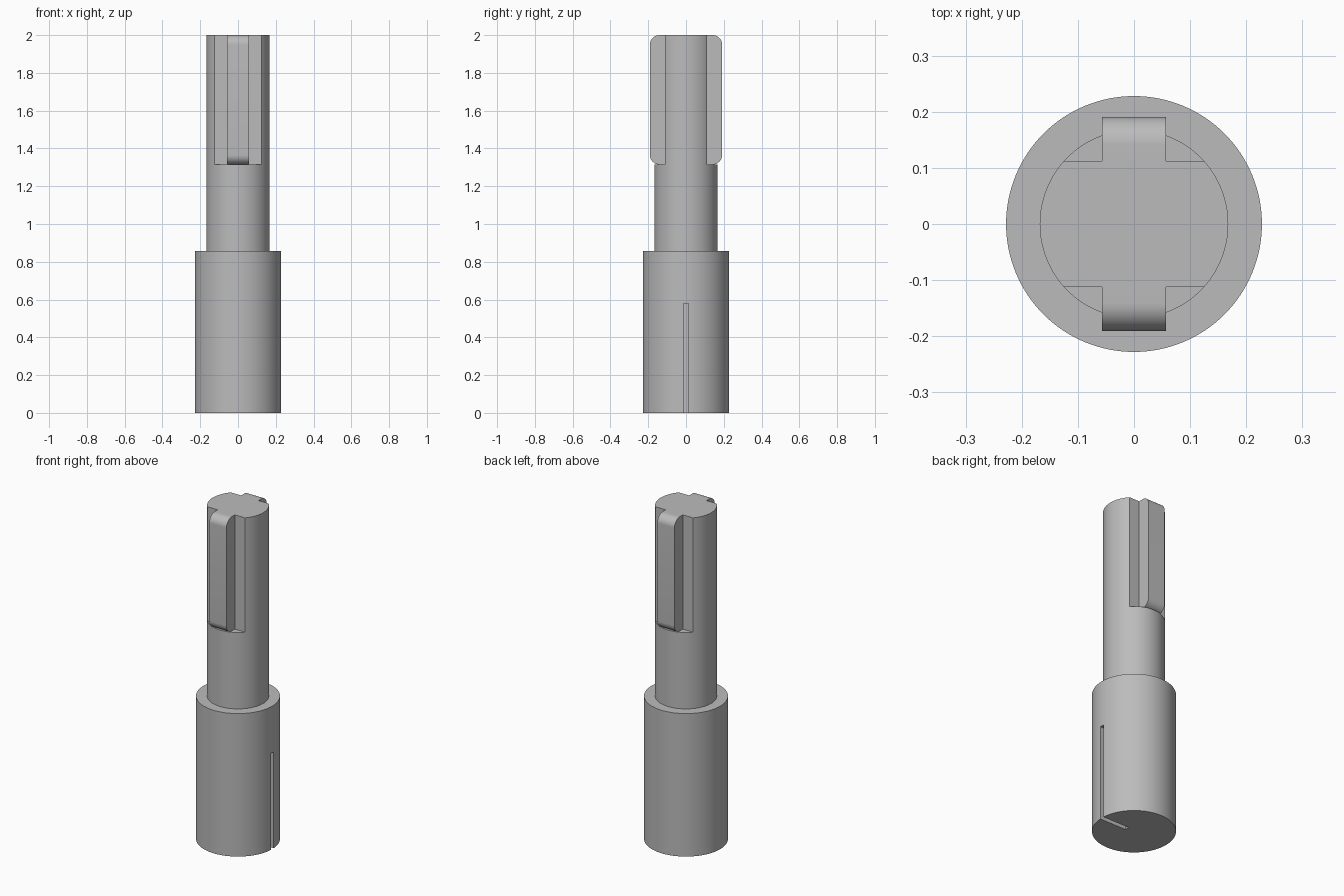
import bpy, bmesh
from math import sin, cos, pi, radians
from mathutils import Vector

if "Cube" in bpy.data.objects:
    bpy.data.objects.remove(bpy.data.objects["Cube"], do_unlink=True)

BASE_R, SHAFT_R = 0.228, 0.168
BASE_TOP, KEY_BOTTOM, TOP = 0.857, 1.315, 2.0
KEY_HALF_WIDTH, KEY_REACH, KEY_ROUND, FLAT_Y = 0.057, 0.191, 0.05, 0.112
SEGMENTS = 128

steel = bpy.data.materials.new("plain_grey")
steel.use_nodes = True
grey = (0.5, 0.5, 0.5, 1)
steel.diffuse_color = grey
bsdf = steel.node_tree.nodes["Principled BSDF"]
bsdf.inputs["Base Color"].default_value = grey
bsdf.inputs["Roughness"].default_value = 0.6


def make_object(name, bm):
    bmesh.ops.recalc_face_normals(bm, faces=bm.faces)
    mesh = bpy.data.meshes.new(name)
    bm.to_mesh(mesh)
    bm.free()
    mesh.materials.append(steel)
    obj = bpy.data.objects.new(name, mesh)
    bpy.context.collection.objects.link(obj)
    return obj


def box(name, low, high):
    bm = bmesh.new()
    bmesh.ops.create_cube(bm, size=1)
    low, high = Vector(low), Vector(high)
    for v in bm.verts:
        v.co = (low + high) / 2 + v.co * (high - low)
    return make_object(name, bm)


def combine(target, tool, operation):
    tool.hide_render = True
    mod = target.modifiers.new(tool.name, "BOOLEAN")
    mod.object, mod.operation, mod.solver = tool, operation, "EXACT"
    bpy.context.view_layer.objects.active = target
    bpy.ops.object.modifier_apply(modifier=mod.name)
    bpy.data.objects.remove(tool, do_unlink=True)


# Stepped round body: rings of the turned profile joined by quads
bm = bmesh.new()
profile = [(BASE_R, 0), (BASE_R, BASE_TOP), (SHAFT_R, BASE_TOP), (SHAFT_R, TOP)]
rings = [[bm.verts.new((r * cos(2 * pi * i / SEGMENTS), r * sin(2 * pi * i / SEGMENTS), z))
          for i in range(SEGMENTS)] for r, z in profile]
for lower, upper in zip(rings, rings[1:]):
    for i in range(SEGMENTS):
        j = (i + 1) % SEGMENTS
        bm.faces.new((lower[i], lower[j], upper[j], upper[i]))
bm.faces.new(rings[0])
bm.faces.new(rings[-1])
shaft = make_object("keyed_shaft", bm)

# Flats on the front and back of the upper shaft
for side in (-1, 1):
    ys = sorted((side * FLAT_Y, side * 0.3))
    combine(shaft, box("flat_cutter", (-0.3, ys[0], KEY_BOTTOM), (0.3, ys[1], TOP + 0.1)),
            "DIFFERENCE")

# Double key: a slab with rounded corners running through the shaft
bm = bmesh.new()
outline = []
corners = [(1, TOP - KEY_ROUND, 0), (-1, TOP - KEY_ROUND, 90),
           (-1, KEY_BOTTOM + KEY_ROUND, 180), (1, KEY_BOTTOM + KEY_ROUND, 270)]
for side, z, start in corners:
    for step in range(13):
        a = radians(start + 7.5 * step)
        outline.append(bm.verts.new((-KEY_HALF_WIDTH,
                                     side * (KEY_REACH - KEY_ROUND) + KEY_ROUND * cos(a),
                                     z + KEY_ROUND * sin(a))))
face = bm.faces.new(outline)
extruded = bmesh.ops.extrude_face_region(bm, geom=[face])["geom"]
bmesh.ops.translate(bm, vec=(2 * KEY_HALF_WIDTH, 0, 0),
                    verts=[g for g in extruded if isinstance(g, bmesh.types.BMVert)])
combine(shaft, make_object("double_key", bm), "UNION")

# Narrow slot up one side of the base
combine(shaft, box("slot_cutter", (0.05, -0.0135, -0.1), (0.3, 0.0135, 0.578)), "DIFFERENCE")

# Smooth round walls, crisp edges
bpy.ops.object.select_all(action="DESELECT")
shaft.select_set(True)
bpy.context.view_layer.objects.active = shaft
bpy.ops.object.shade_smooth_by_angle(angle=radians(25))
